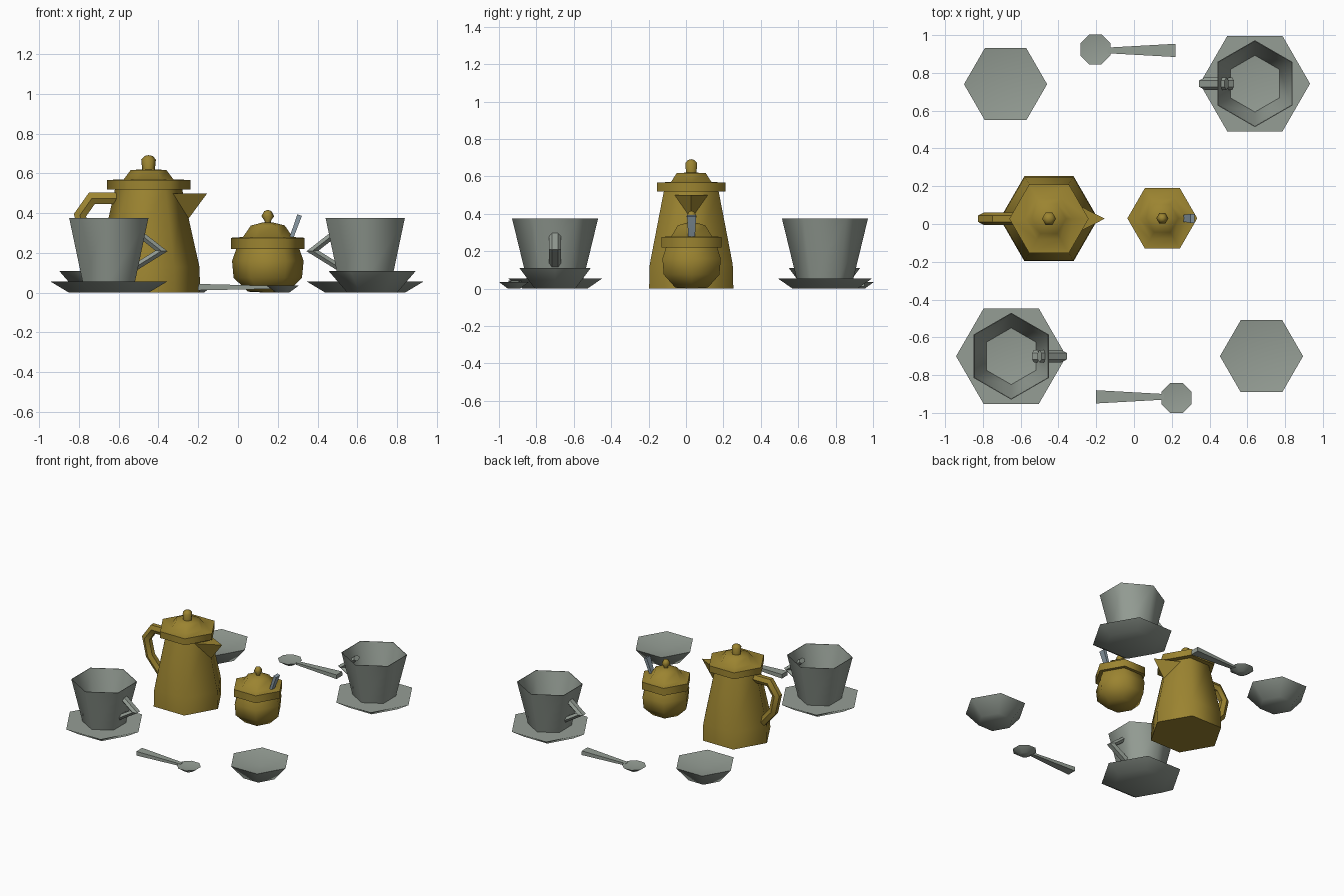
import bpy, bmesh
from math import pi, cos, sin, sqrt, radians
from mathutils import Vector

cube = bpy.data.objects.get("Cube")
if cube:
    bpy.data.objects.remove(cube)


def material(name, rgb):
    m = bpy.data.materials.new(name)
    m.use_nodes = True
    color = (*rgb, 1)
    m.diffuse_color = color
    m.node_tree.nodes["Principled BSDF"].inputs["Base Color"].default_value = color
    return m


PORCELAIN = material("grey porcelain", (0.30, 0.34, 0.30))
BRASS = material("old brass", (0.33, 0.23, 0.03))
STEEL = material("blue steel", (0.26, 0.33, 0.38))
DARK = material("dark brass", (0.04, 0.03, 0.006))


def finish(name, bm, mat, loc, turn, angle):
    bmesh.ops.recalc_face_normals(bm, faces=bm.faces)
    mesh = bpy.data.meshes.new(name)
    bm.to_mesh(mesh)
    bm.free()
    mesh.materials.append(mat)
    ob = bpy.data.objects.new(name, mesh)
    ob.location = loc
    ob.rotation_euler.z = turn
    bpy.context.collection.objects.link(ob)
    bpy.ops.object.select_all(action="DESELECT")
    ob.select_set(True)
    bpy.context.view_layer.objects.active = ob
    bpy.ops.object.shade_smooth_by_angle(angle=radians(angle))
    return ob


def skin(bm, rings):
    """Bridge neighbouring rings; a ring of one vertex is a pole."""
    n = max(len(r) for r in rings)
    for a, b in zip(rings, rings[1:]):
        for i in range(n):
            j = (i + 1) % n
            quad = [a[i % len(a)], a[j % len(a)], b[j % len(b)], b[i % len(b)]]
            bm.faces.new(list(dict.fromkeys(quad)))


def lathe(name, profile, loc, mat, sides=6, phase=0, turn=0):
    """Turn a (radius, height) profile, running pole to pole."""
    bm = bmesh.new()
    rings = []
    for r, z in profile:
        count = sides if r else 1
        angles = [phase + 2 * pi * i / sides for i in range(count)]
        rings.append([bm.verts.new((r * cos(a), r * sin(a), z)) for a in angles])
    skin(bm, rings)
    return finish(name, bm, mat, loc, turn, 62)


def sweep(name, path, widths, depths, loc, mat, sides=6, turn=0):
    """Sweep a flattened section along (x, z) points; sizes are half extents."""
    bm = bmesh.new()
    pts = [Vector((x, 0, z)) for x, z in path]
    stretch = sqrt(2) if sides == 4 else 1
    phase = pi / 4 if sides == 4 else 0
    rings = []
    for k, p in enumerate(pts):
        before = (p - pts[k - 1]).normalized() if k else Vector()
        after = (pts[k + 1] - p).normalized() if k + 1 < len(pts) else Vector()
        t = (before + after).normalized()
        miter = 1 / max(t.dot(after if k == 0 else before), 0.5)
        normal = Vector((-t.z, 0, t.x)) * depths[k] * miter
        side = Vector((0, widths[k], 0))
        angles = [phase + 2 * pi * i / sides for i in range(sides)]
        rings.append([bm.verts.new(p + stretch * (side * cos(a) + normal * sin(a)))
                      for a in angles])
    skin(bm, rings)
    bm.faces.new(rings[0])
    bm.faces.new(rings[-1])
    return finish(name, bm, mat, loc, turn, 35)


# Two cups on saucers, with handles turned toward the middle
for label, x, y, turn in (("front", -0.65, -0.70, 0), ("back", 0.64, 0.743, pi)):
    loc = (x, y, 0)
    lathe(label + "_saucer", [(0, 0), (0.20, 0), (0.292, 0.055), (0, 0.055)],
          loc, PORCELAIN)
    lathe(label + "_cup", [(0, 0.054), (0.152, 0.054), (0.23, 0.375), (0.226, 0.375),
                           (0.15, 0.09), (0, 0.07)], loc, PORCELAIN, phase=pi / 6)
    sweep(label + "_cup_handle", [(0.15, 0.30), (0.265, 0.21), (0.12, 0.12)],
          [0.033] * 3, [0.02] * 3, loc, PORCELAIN, turn=turn)

# Two small dishes
for label, x, y in (("front", 0.675, -0.70), ("back", -0.68, 0.74)):
    lathe(label + "_dish", [(0, 0), (0.125, 0), (0.22, 0.11), (0, 0.07)],
          (x, y, 0), PORCELAIN)

# Two spoons lying on the table
for label, s, turn in (("front", 1, 0), ("back", -1, pi)):
    lathe(label + "_spoon_bowl", [(0, 0), (0.035, 0), (0.086, 0.035), (0, 0.022)],
          (0.01 + 0.215 * s, 0.002 - 0.922 * s, 0), PORCELAIN, 8, pi / 8, turn)
    sweep(label + "_spoon_handle", [(-0.21, 0.028), (0.06, 0.027), (0.15, 0.027)],
          [0.035, 0.02, 0.015], [0.016, 0.01, 0.008],
          (0.01, 0.002 - 0.917 * s, 0), PORCELAIN, 4, turn)

# Coffee pot: body, lid with knob, handle and spout
POT = (-0.45, 0.028, 0)
lathe("pot_body", [(0, 0), (0.26, 0), (0.256, 0.13), (0.167, 0.53), (0, 0.53)],
      POT, BRASS)
lathe("pot_lid", [(0, 0.518), (0.21, 0.518), (0.21, 0.567), (0.125, 0.57),
                  (0.09, 0.617), (0, 0.622)], POT, BRASS)
lathe("pot_knob", [(0, 0.60), (0.03, 0.60), (0.037, 0.67), (0.02, 0.688), (0, 0.692)],
      POT, BRASS)
sweep("pot_handle", [(-0.13, 0.475), (-0.285, 0.475), (-0.345, 0.39), (-0.315, 0.26),
                     (-0.22, 0.15)], [0.033] * 5, [0.033] * 5, POT, BRASS)

bm = bmesh.new()
for co in ((0.10, 0.10, 0.50), (0.10, -0.10, 0.50), (0.295, 0, 0.50), (0.17, 0, 0.33)):
    bm.verts.new(co)
bmesh.ops.convex_hull(bm, input=bm.verts)
finish("pot_spout", bm, BRASS, POT, 0, 30)

# Dark mark wrapped around the front corner of the pot
lathe("pot_mark", [(0, 0.125), (0.037, 0.125), (0.025, 0.185), (0, 0.185)],
      (POT[0] + 0.217, POT[1], 0), DARK)

# Sugar bowl with lid, and a spoon standing in it
SUGAR = (0.15, 0.03, 0)
lathe("sugar_bowl", [(0, 0), (0.10, 0.005), (0.172, 0.075), (0.18, 0.16),
                     (0.155, 0.23), (0, 0.23)], SUGAR, BRASS)
lathe("sugar_lid", [(0, 0.22), (0.185, 0.22), (0.185, 0.276), (0.125, 0.28),
                    (0.085, 0.338), (0.03, 0.352), (0, 0.355)], SUGAR, BRASS)
lathe("sugar_knob", [(0, 0.34), (0.018, 0.34), (0.015, 0.36), (0.032, 0.385),
                     (0.018, 0.41), (0, 0.417)], SUGAR, BRASS)
sweep("sugar_spoon", [(0.08, 0.20), (0.12, 0.28), (0.16, 0.39)],
      [0.012, 0.018, 0.024], [0.008, 0.01, 0.012], SUGAR, STEEL, 4)
